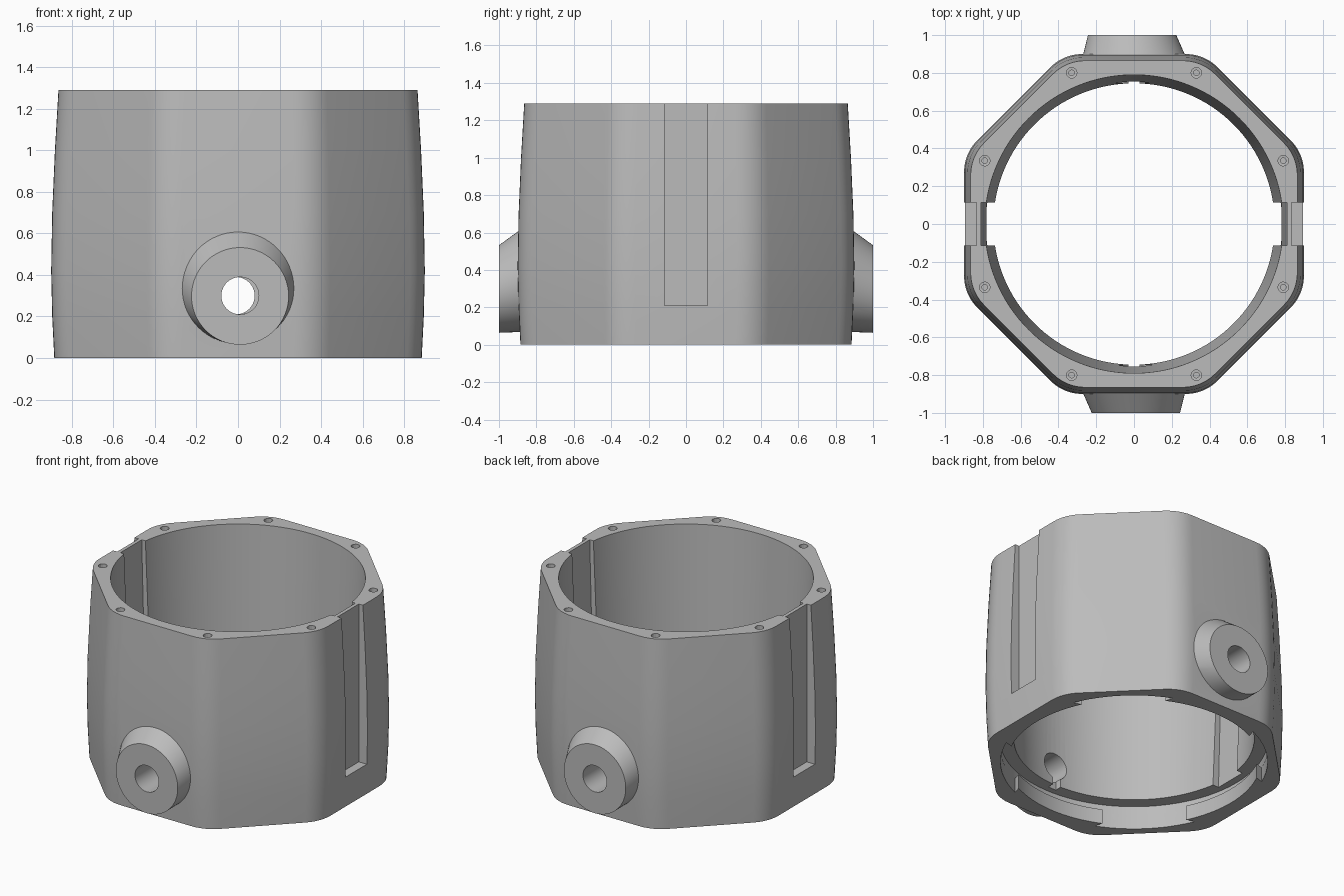
import bpy, bmesh, math
from math import sin, cos, pi, tan, radians

cube = bpy.data.objects.get("Cube")
if cube:
    bpy.data.objects.remove(cube, do_unlink=True)

grey = bpy.data.materials.new("mid_grey")
grey.use_nodes = True
grey.diffuse_color = (0.5, 0.5, 0.5, 1)
grey.node_tree.nodes["Principled BSDF"].inputs["Base Color"].default_value = (0.5, 0.5, 0.5, 1)


def loft(name, rings, closed=False):
    """Skin equal-length rings; cap the ends unless the rings form a loop."""
    bm = bmesh.new()
    rows = [[bm.verts.new(p) for p in ring] for ring in rings]
    n = len(rows[0])
    for a, b in zip(rows, rows[1:]):
        for i in range(n):
            j = (i + 1) % n
            bm.faces.new((a[i], a[j], b[j], b[i]))
    bm.faces.new(rows[0])
    bm.faces.new(rows[-1])
    bmesh.ops.recalc_face_normals(bm, faces=bm.faces)
    mesh = bpy.data.meshes.new(name)
    bm.to_mesh(mesh)
    bm.free()
    mesh.materials.append(grey)
    obj = bpy.data.objects.new(name, mesh)
    bpy.context.collection.objects.link(obj)
    return obj


def combine(target, tool, operation="DIFFERENCE"):
    mod = target.modifiers.new(tool.name, "BOOLEAN")
    mod.operation, mod.object, mod.solver = operation, tool, "EXACT"
    bpy.context.view_layer.objects.active = target
    bpy.ops.object.modifier_apply(modifier=mod.name)
    bpy.data.objects.remove(tool, do_unlink=True)


def circle(r, z, n=128, cx=0, cy=0):
    return [(cx + r * cos(2 * pi * i / n), cy + r * sin(2 * pi * i / n), z) for i in range(n)]


def upright_circle(r, y, cx, cz, s, n=64):
    return [(s * (cx + r * cos(2 * pi * i / n)), s * y, cz + r * sin(2 * pi * i / n)) for i in range(n)]


def rect(x0, x1, y0, y1, z):
    return [(x0, y0, z), (x1, y0, z), (x1, y1, z), (x0, y1, z)]


def octagon(half, z, radius=0.24, steps=6):
    """Regular octagon with rounded corners."""
    pts = []
    centre = (half - radius) / cos(pi / 8)
    for k in range(8):
        a = pi / 8 + k * pi / 4
        for i in range(steps + 1):
            b = a - pi / 8 + (pi / 4) * i / steps
            pts.append((centre * cos(a) + radius * cos(b), centre * sin(a) + radius * sin(b), z))
    return pts


# Octagonal shell, widest below the middle
sections = [(0.885, 0), (0.895, 0.2), (0.9, 0.42), (0.895, 0.7), (0.882, 1.0), (0.865, 1.29)]
body = loft("housing_body", [octagon(h, z) for h, z in sections])

# Skewed conical bosses on the front and back
for s in (1, -1):
    boss = loft("boss", [upright_circle(0.27, -0.85, 0, 0.338, s),
                         upright_circle(0.27, -0.895, 0, 0.338, s),
                         upright_circle(0.234, -1.0, 0.01, 0.298, s)])
    combine(body, boss, "UNION")

# Tapered bore with a locking groove and retaining lip at the bottom
bore = [(0.785, -0.02), (0.785, 0.1), (0.83, 0.1), (0.83, 0.16),
        (0.745, 0.161), (0.79, 1.29), (0.79, 1.31)]
combine(body, loft("bore_cutter", [circle(r, z) for r, z in bore]))

# Entry gaps through the lip on the diagonals
for k in range(4):
    mid = pi / 4 + k * pi / 2
    arc = [mid + radians(-22 + 44 * i / 12) for i in range(13)]
    rings = [[(0.6 * cos(mid), 0.6 * sin(mid), z)] + [(0.828 * cos(a), 0.828 * sin(a), z) for a in arc]
             for z in (-0.02, 0.13)]
    combine(body, loft("entry_gap_cutter", rings))

for s in (1, -1):
    # Outer side slot and shallow inner groove
    w = 0.115
    combine(body, loft("side_slot_cutter", [rect(s * 0.834, s * 1.0, -w, w, z) for z in (0.21, 1.31)]))
    combine(body, loft("inner_groove_cutter", [rect(s * 0.6, s * 0.78, -w, w, 0.13),
                                               rect(s * 0.6, s * 0.81, -w, w, 1.31)]))
    # Cable hole through the boss, and the slit below it
    combine(body, loft("port_cutter", [upright_circle(0.09, y, 0.01, 0.3, s) for y in (-0.6, -1.1)]))
    combine(body, loft("slit_cutter", [rect(-0.03, 0.03, s * 0.6, s * 0.79, z) for z in (0.13, 0.29)]))

# Screw holes around the top rim
for sx in (1, -1):
    for sy in (1, -1):
        for x, y in ((0.33, 0.8), (0.79, 0.335)):
            combine(body, loft("screw_cutter", [circle(r, z, 12, sx * x, sy * y) for r, z in
                                                ((0.015, 1.1), (0.015, 1.25), (0.028, 1.251), (0.028, 1.31))]))

bpy.ops.object.select_all(action="DESELECT")
body.select_set(True)
bpy.context.view_layer.objects.active = body
bpy.ops.object.shade_smooth_by_angle(angle=radians(25))
